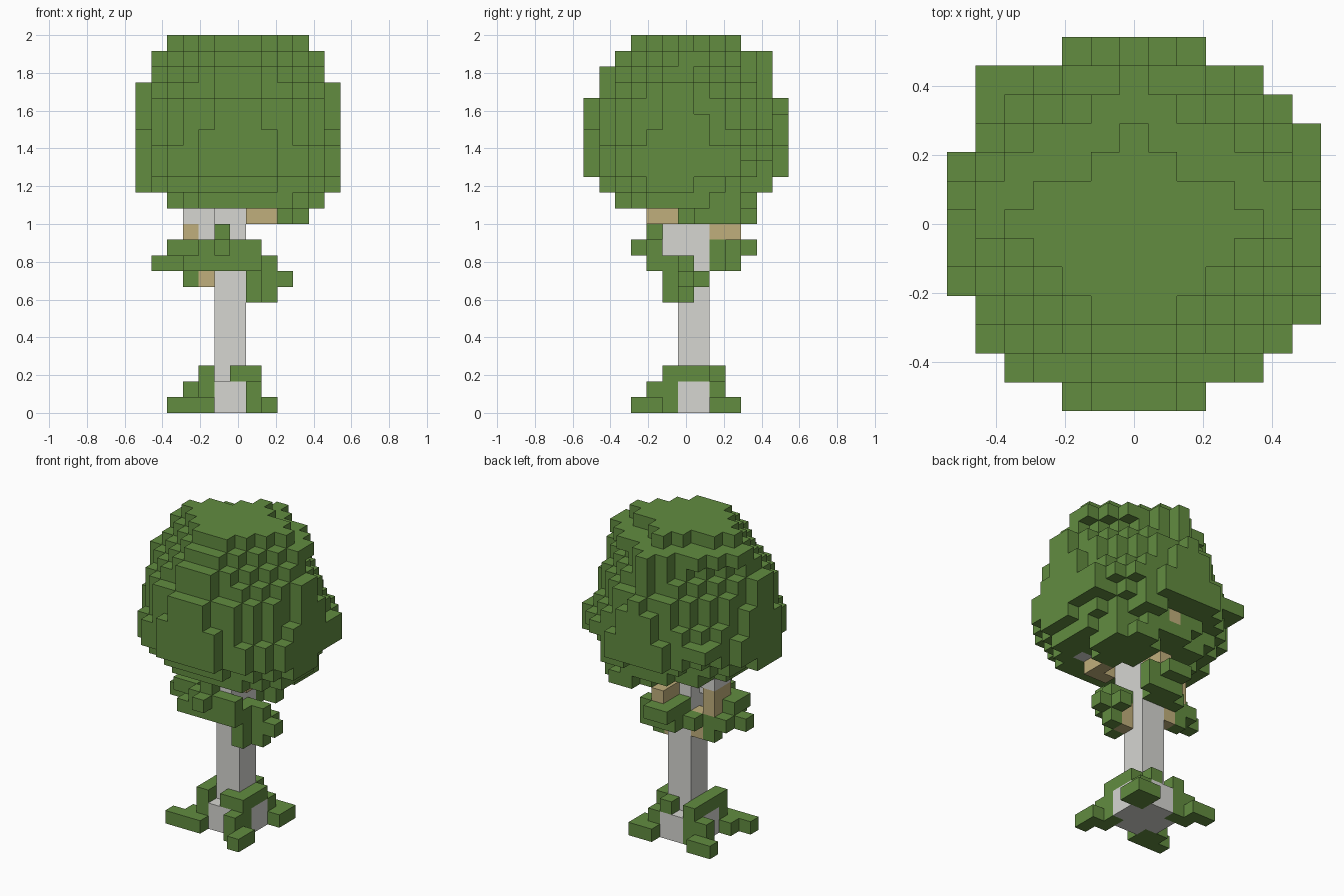
import bpy
import bmesh
from itertools import product
from mathutils import Vector

cube = bpy.data.objects.get("Cube")
if cube:
    bpy.data.objects.remove(cube, do_unlink=True)

UNIT = 2 / 24          # edge length of one block
cells = {}             # block position -> part name


def material(name, rgb):
    mat = bpy.data.materials.new(name)
    mat.use_nodes = True
    mat.diffuse_color = (*rgb, 1)
    mat.node_tree.nodes["Principled BSDF"].inputs["Base Color"].default_value = (*rgb, 1)
    return mat


def fill(part, x, y, z):
    """Fill a box of blocks; each axis is one index or a (first, last) pair."""
    spans = [(a, a) if isinstance(a, int) else a for a in (x, y, z)]
    for pos in product(*(range(first, last + 1) for first, last in spans)):
        cells.setdefault(pos, part)


def fill_disc(part, x, y, z, front, back):
    """Fill a layer within the spans; front and back halves run from diamond (1) to oval (2)."""
    cx, cy = sum(x) / 2, sum(y) / 2
    rx, ry = (x[1] - x[0] + 1) / 2, (y[1] - y[0] + 1) / 2
    for i, j in product(range(x[0], x[1] + 1), range(y[0], y[1] + 1)):
        power = front if j < cy else back
        if (abs(i - cx) / rx) ** power + (abs(j - cy) / ry) ** power <= 1:
            cells.setdefault((i, j, z), part)


def build(part, mat):
    """Skin the exposed block sides of one part."""
    bm = bmesh.new()
    for pos in [p for p, name in cells.items() if name == part]:
        for axis, side in product(range(3), (-1, 1)):
            normal = Vector([side if k == axis else 0 for k in range(3)])
            centre = Vector(pos)
            if tuple(int(c) for c in centre + normal) in cells:
                continue
            u = Vector([0.5 if k == (axis + 1) % 3 else 0 for k in range(3)])
            v = normal.cross(u)
            middle = centre + normal / 2 + Vector((0, 0, 0.5))
            corners = (-u - v, u - v, u + v, v - u)
            bm.faces.new([bm.verts.new((middle + c) * UNIT) for c in corners])
    bmesh.ops.remove_doubles(bm, verts=bm.verts, dist=UNIT / 100)
    mesh = bpy.data.meshes.new(part)
    bm.to_mesh(mesh)
    bm.free()
    mesh.materials.append(mat)
    bpy.context.collection.objects.link(bpy.data.objects.new(part, mesh))


# Trunk with flared foot and forked top
fill("trunk", (-1, 0), (0, 1), (0, 13))
fill("trunk", (-2, 1), (0, 1), (0, 1))
fill("trunk", (-1, 0), (-1, 2), (0, 1))
fill("trunk", (-1, 0), -1, (10, 12))
fill("trunk", -2, 0, 11)
fill("trunk", (-3, 0), (0, 1), 12)
fill("trunk", 3, -2, 13)

# Bare twigs
fill("twigs", (1, 2), -2, 12)
fill("twigs", 2, -1, 12)
fill("twigs", 0, (2, 3), 11)
fill("twigs", 0, 4, 14)
fill("twigs", -3, (0, 1), (10, 11))
fill("twigs", -2, 1, (8, 9))
fill("twigs", 1, 0, (7, 8))

# Mossy roots: corner posts, toes and ridges
for x, y in product((-2, 1), (-1, 2)):
    fill("roots", x, y, (0, 1))
fill("roots", -2, (-1, 2), 2)
fill("roots", 1, (-1, 1), 2)
fill("roots", 0, -1, 2)
fill("roots", 0, 2, 2)
fill("roots", (-4, -2), -2, 0)
fill("roots", -3, -1, 0)
fill("roots", 1, -2, (0, 1))
fill("roots", 2, (-3, -2), 0)
fill("roots", 2, (2, 3), 0)
fill("roots", 1, 3, 0)
fill("roots", -3, 2, (0, 1))
fill("roots", (-4, -3), 3, 0)

# Right leaf cluster
fill("branch_leaves", 1, (-1, 0), (7, 9))
fill("branch_leaves", 2, 0, (7, 9))
fill("branch_leaves", 3, 0, 8)
fill("branch_leaves", 2, 1, 8)

# Front leaf cluster
fill("branch_leaves", (-3, 1), -2, 9)
fill("branch_leaves", (-2, 1), -2, 10)
fill("branch_leaves", -1, -3, 10)
fill("branch_leaves", -1, -2, 11)

# Left leaf cluster
fill("branch_leaves", (-5, -3), 0, 9)
fill("branch_leaves", (-4, -3), 1, 9)
fill("branch_leaves", (-4, -3), -1, 10)
fill("branch_leaves", -4, 0, 10)
fill("branch_leaves", -3, 1, 8)

# Back leaf cluster
fill("branch_leaves", (-1, 0), 2, (9, 10))
fill("branch_leaves", (-1, 1), 3, (9, 10))
fill("branch_leaves", (-1, 0), 4, 10)
fill("branch_leaves", -2, 2, 9)

# Crown: rounded underside, widest low down, tapering to a diamond on top
fill_disc("crown", (1, 4), (0, 4), 12, 2, 2)
fill_disc("crown", (-4, 5), (-4, 4), 13, 2.4, 2)
fill_disc("crown", (-6, 6), (-5, 4), 14, 2, 1.7)
fill("crown", (2, 3), (4, 5), 14)
wide_layers = ((15, 2, 1.75), (16, 2, 2), (17, 1.9, 1.6), (18, 1.7, 1.4), (19, 1.55, 1.2))
for level, front, back in wide_layers:
    fill_disc("crown", (-6, 6), (-6, 6), level, front, back)
fill("crown", 6, (-3, 3), (15, 16))
fill("crown", -5, 5, 16)
fill_disc("crown", (-6, 6), (-5, 5), 20, 1.5, 1.1)
fill_disc("crown", (-5, 5), (-5, 5), 21, 1.4, 1.05)
fill_disc("crown", (-5, 5), (-4, 5), 22, 1.3, 1.1)
fill_disc("crown", (-4, 4), (-3, 3), 23, 1.3, 1)

leaf = material("leaf green", (0.122, 0.262, 0.051))
bark = material("pale grey bark", (0.67, 0.67, 0.64))
wood = material("tan wood", (0.53, 0.43, 0.2))
build("trunk", bark)
build("twigs", wood)
for name in ("roots", "branch_leaves", "crown"):
    build(name, leaf)
